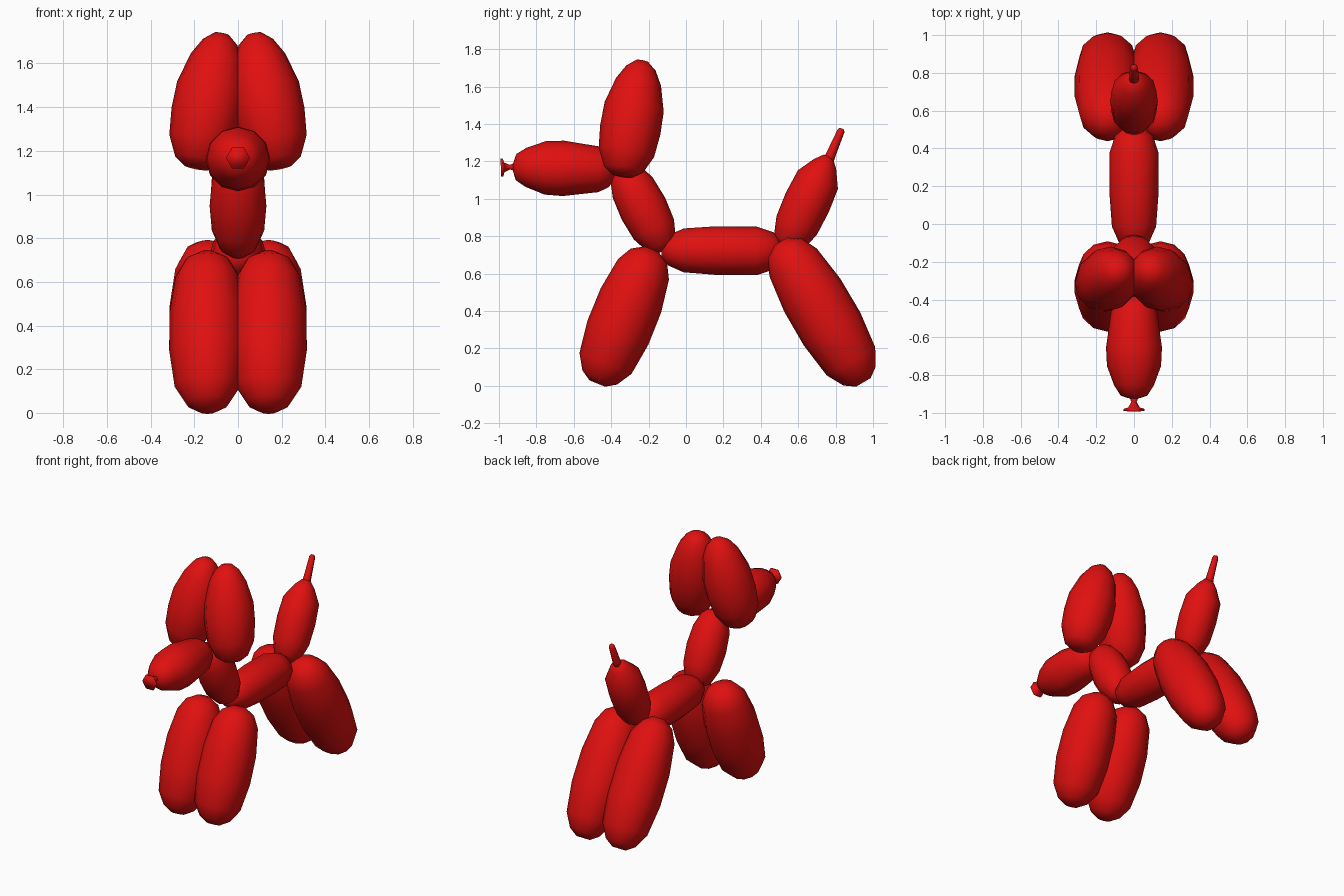
import bpy, bmesh, math
from mathutils import Vector

if "Cube" in bpy.data.objects:
    bpy.data.objects.remove(bpy.data.objects["Cube"])

red = bpy.data.materials.new("balloon red")
red.diffuse_color = (0.75, 0.005, 0.005, 1)
red.use_nodes = True
red.node_tree.nodes["Principled BSDF"].inputs["Base Color"].default_value = red.diffuse_color


def balloon(name, p0, p1, profile, sides=12):
    """Turned segment from p0 to p1; profile = (fraction along axis, radius)."""
    p0, p1 = Vector(p0), Vector(p1)
    axis = p1 - p0
    d = axis.normalized()
    u = Vector((1, 0, 0))
    u = (u - d * u.dot(d)).normalized()
    v = d.cross(u)
    bm = bmesh.new()
    rings = []
    for t, r in profile:
        ring = []
        for i in range(sides):
            a = math.tau * i / sides
            ring.append(bm.verts.new(p0 + axis * t + (u * math.cos(a) + v * math.sin(a)) * r))
        rings.append(ring)
    for a, b in zip(rings, rings[1:]):
        for i in range(sides):
            j = (i + 1) % sides
            bm.faces.new((a[i], a[j], b[j], b[i]))
    bm.faces.new(rings[0][::-1])
    bm.faces.new(rings[-1])
    bmesh.ops.recalc_face_normals(bm, faces=bm.faces[:])
    for f in bm.faces:
        f.smooth = True
    me = bpy.data.meshes.new(name)
    bm.to_mesh(me)
    bm.free()
    me.materials.append(red)
    ob = bpy.data.objects.new(name, me)
    bpy.context.collection.objects.link(ob)
    return ob


def pair(name, p0, p1, profile):
    """Left and right copies of a segment."""
    for side, s in (("right", 1), ("left", -1)):
        balloon(f"{name}_{side}", (p0[0] * s, *p0[1:]), (p1[0] * s, *p1[1:]), profile)


# Legs: fat sausages splayed front and back
leg = [(0, .045), (.045, .1), (.15, .15), (.38, .175), (.62, .174),
       (.85, .147), (.95, .105), (1, .04)]
pair("front_leg", (.14, -.474, .012), (.14, -.184, .73), leg)
pair("hind_leg", (.14, .948, .018), (.14, .507, .772), leg)

# Ears: lean together at the top
pair("ear", (.19, -.34, 1.125), (.075, -.235, 1.735),
     [(0, .06), (.05, .105), (.2, .15), (.4, .163), (.6, .16),
      (.82, .122), (.94, .08), (1, .035)])

# Body, neck and snout
balloon("body", (0, -.13, .725), (0, .52, .72),
        [(0, .04), (.05, .08), (.18, .117), (.45, .13), (.78, .13), (.92, .1), (1, .04)])
balloon("neck", (0, -.341, 1.17), (0, -.115, .725),
        [(0, .05), (.08, .09), (.25, .12), (.5, .13), (.75, .12), (.93, .085), (1, .04)])
balloon("snout", (0, -.385, 1.155), (0, -.925, 1.17),
        [(0, .06), (.05, .095), (.15, .122), (.5, .148), (.68, .143),
         (.87, .105), (.97, .07), (1, .02)])

# Tied knot at the snout tip
balloon("knot", (0, -.915, 1.17), (0, -.99, 1.167),
        [(0, .025), (.35, .014), (.75, .03), (.85, .055), (1, .055)], 6)

# Tail with its thin uninflated end
balloon("tail", (0, .535, .735), (0, .762, 1.225),
        [(0, .05), (.08, .09), (.25, .119), (.5, .126), (.75, .118), (.92, .065), (1, .027)])
balloon("tail_tip", (0, .755, 1.19), (0, .834, 1.375),
        [(0, .03), (.25, .026), (.93, .02), (1, .012)], 8)
